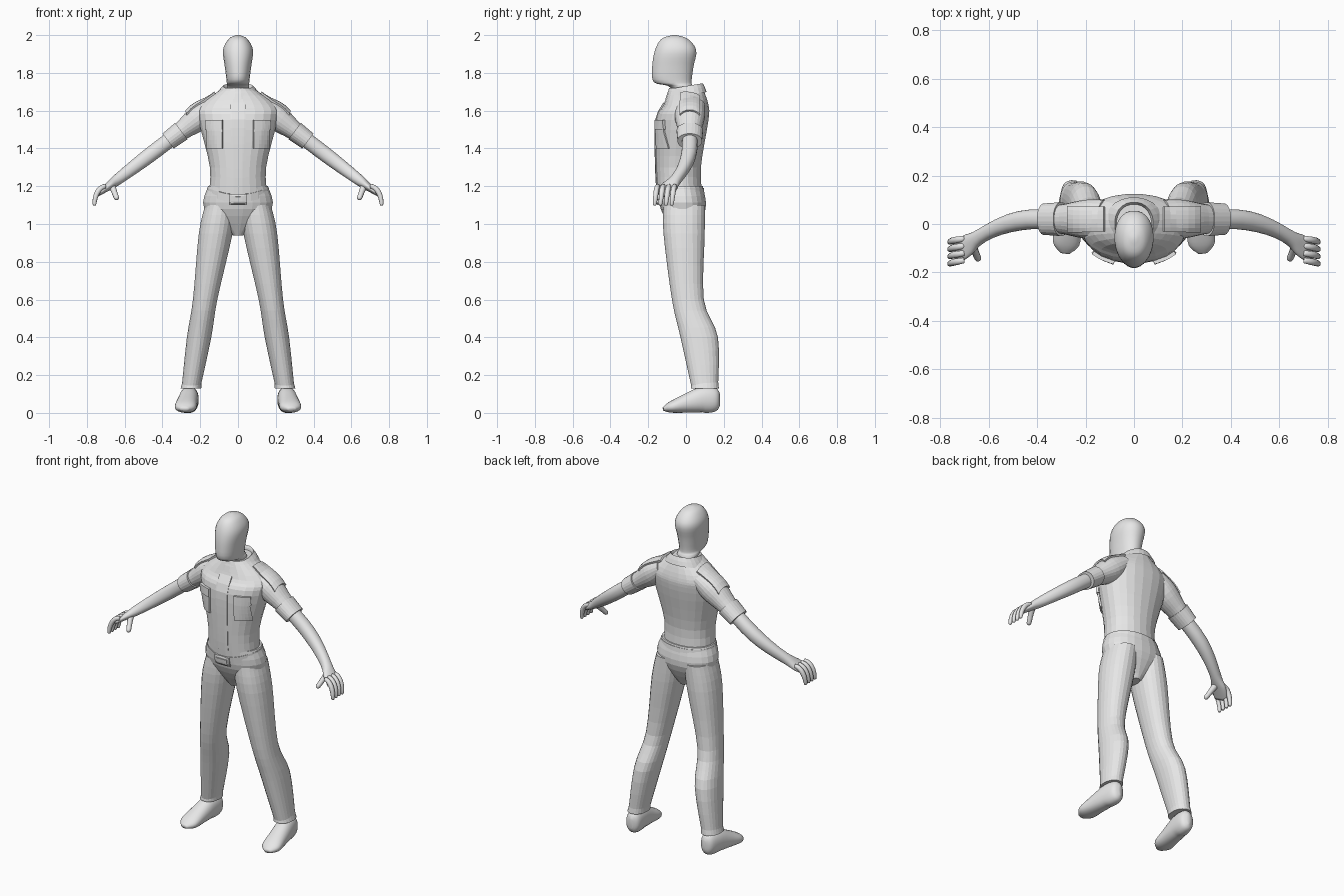
import bpy
import bmesh
from math import cos, sin, pi, copysign
from mathutils import Vector
from mathutils.bvhtree import BVHTree

cube = bpy.data.objects.get("Cube")
if cube:
    bpy.data.objects.remove(cube, do_unlink=True)

colour = (0.8, 0.8, 0.8, 1)
grey = bpy.data.materials.new("plain_grey")
grey.use_nodes = True
grey.diffuse_color = colour
grey.node_tree.nodes["Principled BSDF"].inputs["Base Color"].default_value = colour

AXIS_X, AXIS_Y, AXIS_Z = Vector((1, 0, 0)), Vector((0, 1, 0)), Vector((0, 0, 1))


def finish(name, bm, smooth=False, mirror=False):
    """Turn a bmesh into an object with shading and an optional mirrored twin."""
    bmesh.ops.recalc_face_normals(bm, faces=bm.faces)
    for face in bm.faces:
        face.smooth = smooth
    mesh = bpy.data.meshes.new(name)
    bm.to_mesh(mesh)
    bm.free()
    mesh.materials.append(grey)
    ob = bpy.data.objects.new(name, mesh)
    bpy.context.collection.objects.link(ob)
    if mirror:
        ob.modifiers.new("mirror", "MIRROR").use_mirror_merge = False
    return ob


def flow(keys, steps):
    """Fill in smooth in-between rows along a few key rows (cubic Hermite)."""
    keys = [Vector(key) for key in keys]
    last = len(keys) - 1
    slopes = [(keys[min(i + 1, last)] - keys[max(i - 1, 0)]) / 2 for i in range(last + 1)]
    rows = []
    for i in range(last):
        for k in range(steps):
            t = k / steps
            blend = t * t * (3 - 2 * t)
            row = keys[i].lerp(keys[i + 1], blend)
            row += slopes[i] * t * (1 - t) ** 2 - slopes[i + 1] * t * t * (1 - t)
            rows.append(row)
    return rows + [keys[last]]


def ring(centre, side, normal, width, depth, sides):
    """Slightly squared ellipse around a centre."""
    points = []
    for i in range(sides):
        angle = 2 * pi * (i + 0.5) / sides
        u, v = (copysign(abs(w) ** 0.92, w) for w in (cos(angle), sin(angle)))
        points.append(centre + side * u * width + normal * v * depth)
    return points


def loft(name, rings, caps=True, **look):
    bm = bmesh.new()
    rows = [[bm.verts.new(p) for p in points] for points in rings]
    for low, high in zip(rows, rows[1:]):
        for i in range(len(low)):
            bm.faces.new((low[i - 1], low[i], high[i], high[i - 1]))
    if caps:
        bm.faces.new(rows[0])
        bm.faces.new(rows[-1])
    return finish(name, bm, **look)


def stack(name, keys, middle=lambda z: 0, tilt=0, dip=0, steps=4, sides=24, **look):
    """Level rings: height, half width, y centre, half depth."""
    rings = []
    for z, width, y, depth in flow(keys, steps):
        points = ring(Vector((middle(z), y, z)), AXIS_X, AXIS_Y, width, depth, sides)
        for p in points:
            p.z += tilt * p.y - dip * max(0, (y - p.y) / depth) ** 3
        rings.append(points)
    return loft(name, rings, **look)


def tube(name, keys, path, across=AXIS_Y, steps=4, sides=24, **look):
    """Rings along a path: path position, radius across, other radius."""
    rings = []
    for t, width, depth in flow(keys, steps):
        along = (Vector(path(t + 0.01)) - Vector(path(t - 0.01))).normalized()
        side = (across - along * across.dot(along)).normalized()
        rings.append(ring(Vector(path(t)), side, along.cross(side), width, depth, sides))
    return loft(name, rings, mirror=True, **look)


def panel(name, xs, vs, thickness, targets, down=False, mirror=True, cells=6):
    """Plate dropped onto the targets from the front, or from above."""
    graph = bpy.context.evaluated_depsgraph_get()
    trees = [BVHTree.FromObject(target, graph) for target in targets]
    heading = -AXIS_Z if down else AXIS_Y
    bm = bmesh.new()
    rows = []
    for j in range(cells + 1):
        row = []
        for i in range(cells + 1):
            x = xs[0] + (xs[1] - xs[0]) * i / cells
            v = vs[0] + (vs[1] - vs[0]) * j / cells
            start = Vector((x, v, 3) if down else (x, -1, v))
            hits = [tree.ray_cast(start, heading) for tree in trees]
            hits = [hit for hit in hits if hit[0]]
            row.append(bm.verts.new(min(hits, key=lambda hit: hit[3])[0]) if hits else None)
        rows.append(row)
    for low, high in zip(rows, rows[1:]):
        for i in range(cells):
            corners = (low[i], low[i + 1], high[i + 1], high[i])
            if all(corners):
                bm.faces.new(corners)
    ob = finish(name, bm, mirror=mirror)
    solid = ob.modifiers.new("thickness", "SOLIDIFY")
    solid.thickness, solid.offset = thickness * 2, 0


def arm_path(x):
    """Straight down from the shoulder, bending forward past the elbow."""
    return x, 0.02 - 1.3 * max(0, x - 0.4) ** 2, 1.72 - 0.76 * x


def leg_middle(z):
    return 0.27 - 0.16 * z


def shoe_path(y):
    return 0.27 - 0.12 * y, y, min(0.07, 0.05 + y / 4)


def thumb_path(t):
    return 0.67 - 0.03 * t, -0.08 - 0.07 * t, 1.21 - 0.08 * t


# Head and neck
stack("head", [
    (1.6, 0.06, 0, 0.07), (1.72, 0.06, -0.02, 0.06), (1.75, 0.06, -0.07, 0.1),
    (1.83, 0.07, -0.07, 0.11), (1.92, 0.08, -0.055, 0.11),
    (1.98, 0.05, -0.06, 0.07), (2, 0.01, -0.06, 0.01),
], smooth=True)

# Shirt body
shirt = stack("shirt", [
    (1.13, 0.16, -0.03, 0.12), (1.3, 0.15, -0.04, 0.12), (1.55, 0.21, -0.02, 0.14),
    (1.63, 0.2, 0, 0.12), (1.72, 0.08, 0, 0.09),
])

# Collar, higher at the back
stack("collar", [
    (1.68, 0.12, 0, 0.11), (1.73, 0.08, 0, 0.09), (1.7, 0.07, 0, 0.08),
], tilt=0.17, steps=2, caps=False)

# Sleeves with turned-up cuffs
sleeves = tube("sleeves", [
    (0.12, 0.08, 0.05), (0.2, 0.08, 0.07), (0.3, 0.06, 0.05), (0.36, 0.06, 0.05),
], arm_path)
tube("sleeve_cuffs", [(0.3, 0.07, 0.055), (0.37, 0.065, 0.05)], arm_path, steps=2)

# Trousers with hems
seat = stack("trouser_seat", [
    (1.2, 0.16, -0.03, 0.12), (1.08, 0.18, -0.015, 0.12), (0.94, 0.03, -0.01, 0.05),
])
stack("trouser_legs", [
    (1.1, 0.08, -0.01, 0.11), (0.95, 0.09, -0.01, 0.11), (0.6, 0.065, 0.01, 0.085),
    (0.4, 0.065, 0.07, 0.1), (0.13, 0.05, 0.1, 0.07),
], leg_middle, mirror=True)
stack("trouser_hems", [(0.17, 0.05, 0.1, 0.07), (0.13, 0.055, 0.1, 0.075)],
      leg_middle, steps=1, mirror=True)

# Belt dipping to a raised buckle
belt = stack("belt", [(1.15, 0.17, -0.025, 0.125), (1.19, 0.165, -0.03, 0.125)],
             dip=0.035, steps=1)
for part, half, tall, thickness in (("buckle", 0.047, 0.028, 0.01), ("buckle_face", 0.035, 0.016, 0.014)):
    panel(part, (-half, half), (1.13 - tall, 1.13 + tall), thickness, [seat, belt], mirror=False)

# Front placket, chest pockets with flaps, shoulder straps
panel("placket", (-0.04, 0.04), (1.2, 1.64), 0.005, [shirt], mirror=False, cells=10)
panel("pockets", (0.08, 0.16), (1.4, 1.54), 0.01, [shirt])
panel("pocket_flaps", (0.08, 0.165), (1.5, 1.55), 0.015, [shirt])
panel("shoulder_straps", (0.12, 0.27), (-0.03, 0.07), 0.01, [shirt, sleeves], down=True)

# Bare arms ending in flat palms
tube("arms", [
    (0.3, 0.04, 0.04), (0.47, 0.04, 0.04), (0.63, 0.03, 0.03),
    (0.69, 0.045, 0.02), (0.74, 0.04, 0.01),
], arm_path, smooth=True)

# Fingers fanned out and curling down
taper = [(0, 0.012, 0.012), (0.8, 0.014, 0.014), (1.5, 0.01, 0.01), (1.6, 0.003, 0.003)]
for i, finger in enumerate(("little", "ring", "middle", "index")):
    tube(finger + "_fingers", taper,
         lambda a: (0.7 + 0.06 * sin(a), -0.06 - 0.03 * i - 0.01 * a, 1.1 + 0.1 * cos(a)),
         sides=10, smooth=True)
tube("thumbs", [(0, 0.02, 0.02), (0.5, 0.015, 0.015), (0.9, 0.013, 0.013), (1, 0.004, 0.004)],
     thumb_path, AXIS_X, sides=10, smooth=True)

# Shoes, turned slightly outwards
tube("shoes", [
    (-0.12, 0.02, 0.01), (-0.08, 0.055, 0.03), (0, 0.055, 0.05),
    (0.1, 0.05, 0.07), (0.16, 0.04, 0.06), (0.18, 0.01, 0.03),
], shoe_path, AXIS_X, smooth=True)
